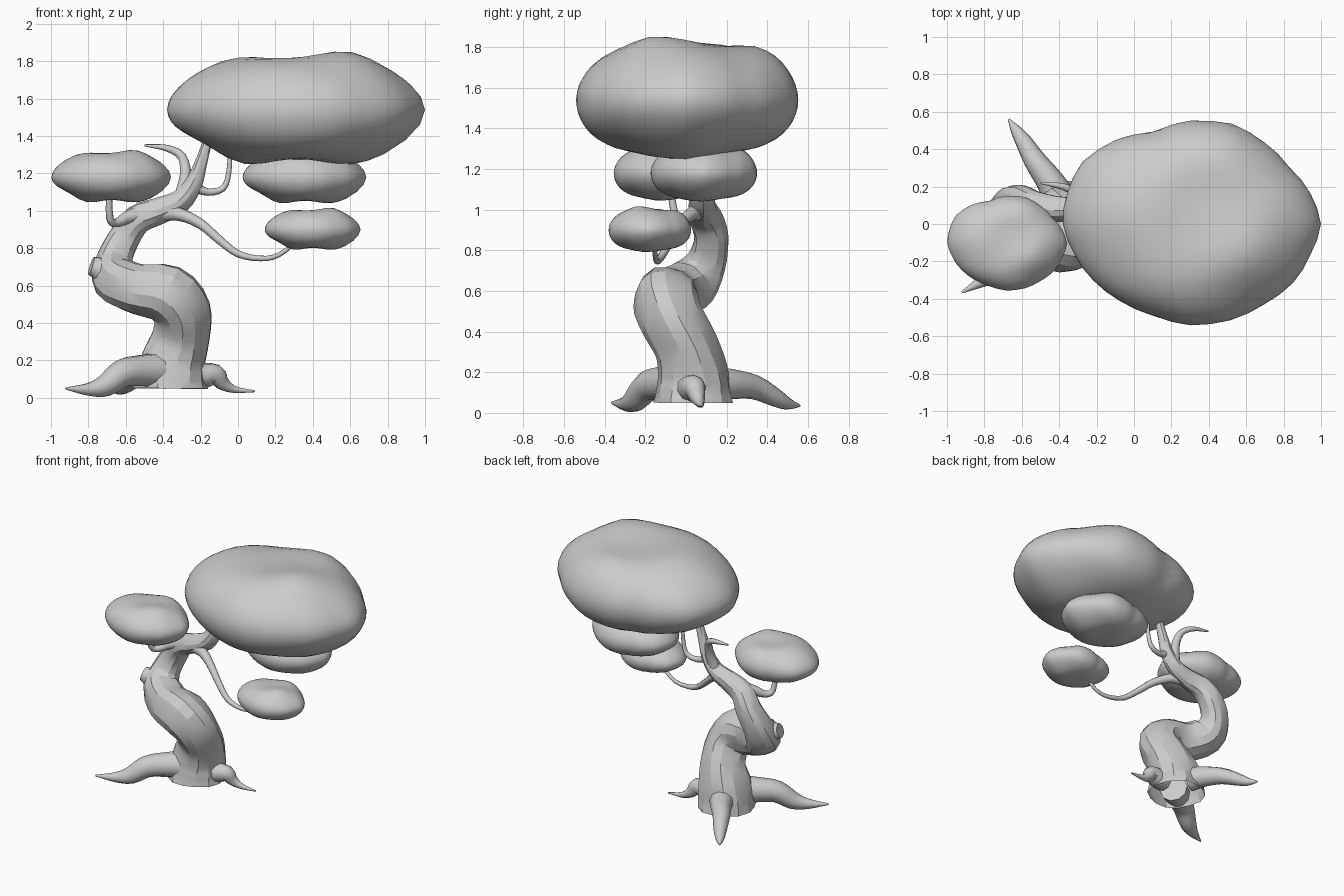
import bpy, bmesh, math
from mathutils import Vector


def finish(name, bm, angle):
    bmesh.ops.recalc_face_normals(bm, faces=bm.faces)
    me = bpy.data.meshes.new(name)
    bm.to_mesh(me)
    bm.free()
    ob = bpy.data.objects.new(name, me)
    bpy.context.collection.objects.link(ob)
    bpy.ops.object.select_all(action='DESELECT')
    ob.select_set(True)
    bpy.context.view_layer.objects.active = ob
    bpy.ops.object.shade_smooth_by_angle(angle=math.radians(angle))
    return ob


def smooth_path(pts, steps):
    # Catmull-Rom through (x, y, z, radius) points
    P = [Vector(p) for p in pts]
    P = [2 * P[0] - P[1]] + P + [2 * P[-1] - P[-2]]
    out = []
    for i in range(1, len(P) - 2):
        a, b, c, d = P[i - 1:i + 3]
        for k in range(steps):
            t = k / steps
            out.append(0.5 * (2 * b + (c - a) * t + (2 * a - 5 * b + 4 * c - d) * t * t
                              + (3 * b - a - 3 * c + d) * t ** 3))
    return out + [P[-2]]


def limb(name, pts, sides=10, steps=3, ridge=0.0, open_base=False, floor=0.0, angle=40):
    path = smooth_path(pts, steps)
    bm = bmesh.new()
    rings = []
    normal = None
    for i, p in enumerate(path):
        tan = (path[min(i + 1, len(path) - 1)].xyz - path[max(i - 1, 0)].xyz).normalized()
        if normal is None:
            normal = tan.orthogonal()
        normal = (normal - tan * normal.dot(tan)).normalized()
        side = tan.cross(normal)
        ring = []
        for k in range(sides):
            a = 2 * math.pi * k / sides
            r = max(p.w, 0.004) * (1 + ridge * math.sin(4 * a + 0.35 * i))
            v = p.xyz + (normal * math.cos(a) + side * math.sin(a)) * r
            v.z = max(v.z, floor)
            ring.append(bm.verts.new(v))
        rings.append(ring)
    for r0, r1 in zip(rings, rings[1:]):
        for k in range(sides):
            j = (k + 1) % sides
            bm.faces.new((r0[k], r0[j], r1[j], r1[k]))
    bm.faces.new(rings[-1])
    if not open_base:
        bm.faces.new(rings[0][::-1])
    return finish(name, bm, angle)


# Outline of a leaf pad seen from above, as radius factors every 18 degrees
OUTLINE = [1, .965, .935, .97, 1.02, 1, .94, 1, 1.03, 1, .985, .945, .93, .925, .935,
           .98, .98, .96, .97, .965]


def canopy(name, center, half_width):
    bm = bmesh.new()
    bmesh.ops.create_icosphere(bm, subdivisions=4, radius=1)
    # (u, v, height, spread) lumps on the crown and on the underside
    top = [(0.44, -0.22, 0.11, 0.11), (-0.50, 0.1, 0.06, 0.13), (0.22, 0.58, 0.06, 0.12),
           (-0.25, -0.5, 0.03, 0.12), (0.02, 0.12, -0.03, 0.08), (0.7, 0.2, 0.03, 0.05)]
    low = [(-0.41, -0.05, -0.075, 0.09), (0.5, -0.05, -0.08, 0.13), (0.0, 0.0, 0.03, 0.1),
           (-0.72, 0.0, 0.04, 0.05)]
    for vert in bm.verts:
        x, y, z = vert.co
        rho = max(math.hypot(x, y), 1e-4)
        lumps = top if z > 0 else low
        bump = sum(h * math.exp(-((x - u) ** 2 + (y - v) ** 2) / s) for u, v, h, s in lumps)
        turn = (math.degrees(math.atan2(y, x)) % 360) / 18
        k = int(turn)
        t = turn - k
        t = t * t * (3 - 2 * t)
        edge = OUTLINE[k % 20] * (1 - t) + OUTLINE[(k + 1) % 20] * t
        edge = 1 + (edge - 1) * min(1, rho * 1.1)
        square = -0.3 if z > 0 else -0.4
        vert.co = Vector((x * edge, 0.795 * y * rho ** square * edge,
                          0.385 * z + bump * min(1, abs(z) * 2))) * half_width + Vector(center)
    return finish(name, bm, 60)


# Twisting trunk
limb("trunk", [(-0.362, 0.035, 0.05, 0.20), (-0.36, 0.035, 0.11, 0.19), (-0.345, 0.033, 0.2, 0.178),
               (-0.305, 0.0, 0.33, 0.155),
               (-0.30, -0.07, 0.46, 0.153), (-0.38, -0.1, 0.555, 0.16), (-0.53, -0.06, 0.58, 0.14),
               (-0.65, 0.03, 0.64, 0.13), (-0.66, 0.1, 0.74, 0.10), (-0.605, 0.125, 0.86, 0.087),
               (-0.535, 0.1, 0.955, 0.08), (-0.42, 0.08, 1.0, 0.07), (-0.31, 0.08, 1.05, 0.06),
               (-0.24, 0.08, 1.14, 0.048), (-0.20, 0.08, 1.25, 0.035), (-0.16, 0.08, 1.38, 0.025)],
     sides=14, ridge=0.04, open_base=True, floor=0.045, angle=20)

# Broken stub on the elbow
limb("branch_stub", [(-0.66, 0.03, 0.66, 0.09), (-0.72, 0.02, 0.68, 0.075),
                     (-0.755, 0.015, 0.695, 0.06), (-0.785, 0.01, 0.705, 0.05)])

# Roots
limb("left_root", [(-0.40, -0.04, 0.145, 0.10), (-0.52, -0.12, 0.145, 0.085), (-0.62, -0.19, 0.13, 0.075),
                   (-0.71, -0.25, 0.065, 0.06), (-0.80, -0.30, 0.045, 0.035), (-0.92, -0.365, 0.05, 0.006)])
limb("back_root", [(-0.40, 0.14, 0.14, 0.09), (-0.45, 0.23, 0.14, 0.075), (-0.53, 0.34, 0.125, 0.06),
                   (-0.59, 0.44, 0.075, 0.045), (-0.63, 0.50, 0.045, 0.03), (-0.67, 0.56, 0.035, 0.006)])
limb("right_root", [(-0.25, 0.02, 0.13, 0.08), (-0.19, 0.03, 0.12, 0.07), (-0.12, 0.04, 0.125, 0.056),
                    (-0.085, 0.055, 0.08, 0.04), (-0.02, 0.07, 0.045, 0.02), (0.09, 0.08, 0.035, 0.005)])

# Branches
limb("long_branch", [(-0.42, 0.07, 0.99, 0.05), (-0.31, 0.03, 0.98, 0.035), (-0.20, -0.03, 0.93, 0.027),
                     (-0.10, -0.08, 0.845, 0.023), (0.0, -0.12, 0.77, 0.019), (0.12, -0.14, 0.745, 0.015),
                     (0.22, -0.15, 0.765, 0.013), (0.34, -0.16, 0.86, 0.012)])
limb("left_branch", [(-0.52, 0.08, 0.98, 0.05), (-0.59, 0.04, 0.965, 0.035), (-0.65, -0.01, 0.935, 0.024),
                     (-0.685, -0.05, 0.96, 0.02), (-0.69, -0.08, 1.12, 0.016)])
limb("curled_branch", [(-0.30, 0.09, 1.08, 0.04), (-0.28, 0.12, 1.19, 0.032), (-0.30, 0.16, 1.29, 0.024),
                       (-0.38, 0.20, 1.335, 0.018), (-0.50, 0.22, 1.35, 0.006)])
limb("upright_twig", [(-0.24, 0.08, 1.13, 0.03), (-0.16, 0.09, 1.10, 0.02), (-0.08, 0.1, 1.12, 0.017),
                      (-0.05, 0.1, 1.20, 0.014), (-0.04, 0.1, 1.34, 0.012)])

# Leaf pads
canopy("top_canopy", (0.305, 0.0, 1.54), 0.695)
canopy("left_canopy", (-0.68, -0.105, 1.18), 0.322)
canopy("right_upper_canopy", (0.353, 0.085, 1.18), 0.333)
canopy("right_lower_canopy", (0.397, -0.18, 0.90), 0.258)
